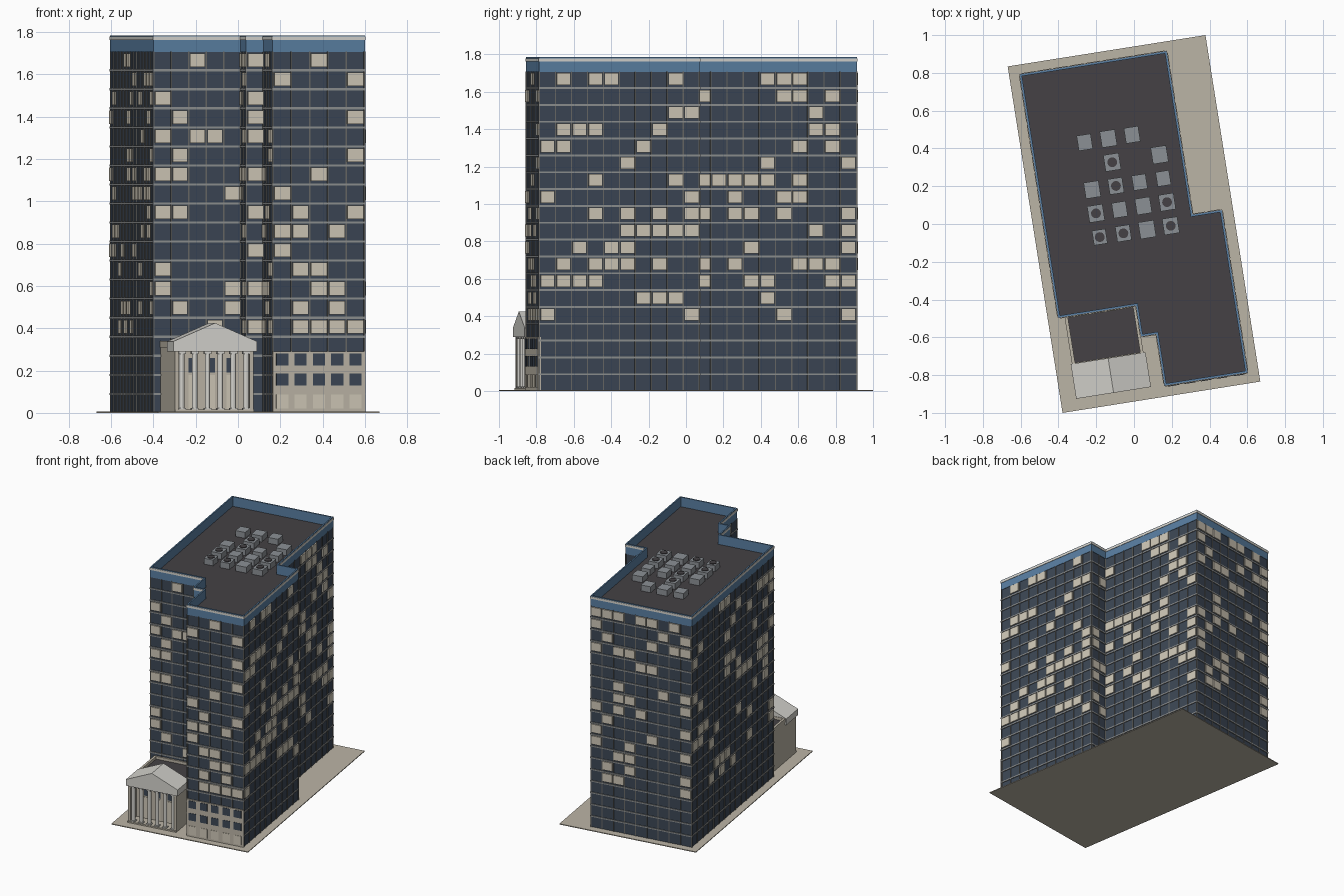
import bpy, bmesh, math, random
from mathutils import Matrix, Vector

if "Cube" in bpy.data.objects:
    bpy.data.objects.remove(bpy.data.objects["Cube"])

random.seed(4)
TURN = Matrix.Rotation(math.radians(9), 4, 'Z')   # whole site is turned 9 degrees


def mat(name, *rgb):
    m = bpy.data.materials.new(name)
    m.diffuse_color = (*rgb, 1)
    m.use_nodes = True
    m.node_tree.nodes["Principled BSDF"].inputs["Base Color"].default_value = m.diffuse_color
    return m


GLASS = mat("dark_glass", .045, .062, .09)
BLUE = mat("blue_trim", .10, .21, .36)
GREY = mat("grey_metal", .27, .28, .28)
FRAME = mat("mullion_grey", .14, .14, .13)
LIT = mat("blind_cream", .62, .57, .47)
STONE = mat("stone", .50, .46, .38)
PALE = mat("pale_stone", .66, .65, .61)
ROOF = mat("roof_felt", .058, .053, .058)
UNIT = mat("unit_grey", .26, .28, .30)


def finish(name, bm, m):
    bmesh.ops.recalc_face_normals(bm, faces=bm.faces)
    bm.transform(TURN)
    me = bpy.data.meshes.new(name)
    bm.to_mesh(me)
    bm.free()
    me.materials.append(m)
    ob = bpy.data.objects.new(name, me)
    bpy.context.collection.objects.link(ob)


def solid(bm, a, b):
    """closed solid between two matching loops of points"""
    va, vb = [bm.verts.new(p) for p in a], [bm.verts.new(p) for p in b]
    bm.faces.new(va)
    bm.faces.new(vb[::-1])
    for i in range(len(va)):
        j = (i + 1) % len(va)
        bm.faces.new((va[i], vb[i], vb[j], va[j]))


def prism(bm, pts, z0, z1):
    solid(bm, [(x, y, z0) for x, y in pts], [(x, y, z1) for x, y in pts])


def box(bm, x0, x1, y0, y1, z0, z1):
    prism(bm, [(x0, y0), (x1, y0), (x1, y1), (x0, y1)], z0, z1)


def disc(bm, x, y, r, z0, z1, n=12):
    prism(bm, [(x + r * math.cos(2 * math.pi * i / n), y + r * math.sin(2 * math.pi * i / n))
               for i in range(n)], z0, z1)


def edges(pts):
    """start, direction, outward normal and length of every wall"""
    for i, p in enumerate(pts):
        p, q = Vector(p), Vector(pts[(i + 1) % len(pts)])
        d = (q - p).normalized()
        yield p, d, Vector((d.y, -d.x)), (q - p).length


def offset(pts, t):
    e = list(edges(pts))
    return [e[i][0] + t * (e[i][2] + e[i - 1][2]) for i in range(len(e))]


def ring(bm, pts, outer, inner, z0, z1):
    o, n = offset(pts, outer), offset(pts, inner)
    loops = [[bm.verts.new((p.x, p.y, z)) for p in ps]
             for ps, z in ((o, z0), (o, z1), (n, z1), (n, z0))]
    for k in range(4):
        a, b = loops[k], loops[(k + 1) % 4]
        for i in range(len(a)):
            j = (i + 1) % len(a)
            bm.faces.new((a[i], a[j], b[j], b[i]))


def wall_box(bm, wall, s0, s1, out, z0, z1):
    p, d, n, _ = wall
    prism(bm, [p + d * s0, p + d * s1, p + d * s1 + n * out, p + d * s0 + n * out], z0, z1)


# ground plate
bm = bmesh.new()
box(bm, -.53, .53, -.9285, .9285, 0, .006)
finish("ground_plate", bm, STONE)

# tower body
PLAN = [(-.47, -.424), (-.053, -.424), (-.053, -.59), (.03, -.59), (.03, -.867),
        (.467, -.867), (.467, -.003), (.31, -.003), (.31, .873), (-.47, .873)]
WALLS = list(edges(PLAN))
FLOOR, TOP = .09, 1.708
bm = bmesh.new()
prism(bm, PLAN, .004, TOP)
finish("tower_body", bm, GLASS)
bm = bmesh.new()
prism(bm, offset(PLAN, -.006), TOP - .003, TOP + .003)
finish("tower_roof", bm, ROOF)

# floor bands
bm = bmesh.new()
for f in range(1, 19):
    ring(bm, PLAN, .006, -.002, f * FLOOR - .005, f * FLOOR + .005)
finish("floor_bands", bm, GREY)

# parapet and its pale coping strip
bm = bmesh.new()
ring(bm, PLAN, .003, -.007, TOP - .003, 1.785)
finish("parapet", bm, BLUE)
bm = bmesh.new()
ring(bm, PLAN, .006, 0, 1.762, 1.779)
finish("coping_strip", bm, PALE)

# mullions and lit windows; rows run from the top floor down
LIGHTS = {
    0: "2 - 0 1 023 1 01 4 01 - - 0 04 14 3",
    3 - 1: "0 - 0 0 0 - 0 - 0 - 0 - 0 - 0",
    4: "2 04 - 4 - 4 2 0 14 013 0 12 23 13 1234",
    5: "1348 - 89 1237 016 5 38 09 3579 56789 245 13457 0123 678 09",
    7: "456 0568 7 78 68 49 012346 256 02359 79 39 02678 03489 4 59",
}
bars, lit = bmesh.new(), bmesh.new()
for w, wall in enumerate(WALLS):
    bays = max(1, round(wall[3] / .0866))
    step = wall[3] / bays
    for b in range(bays + 1):
        wall_box(bars, wall, b * step - .003, b * step + .003, .005, .006, TOP)
    rows = LIGHTS[w].split() if w in LIGHTS else None
    for r in range(15):
        z = (18 - r) * FLOOR
        for b in range(bays):
            on = str(b) in rows[r] if rows else random.random() < .25
            if on:
                wall_box(lit, wall, b * step + .006, (b + 1) * step - .006, .009, z + .016, z + .08)
finish("mullions", bars, FRAME)
finish("lit_windows", lit, LIT)

# rooftop units: b = box, f = box with fan
units, fans = bmesh.new(), bmesh.new()
for j, row in enumerate(("ffbf", "fbbf", "bfbb", ".f.b", "bbb.")):
    for i, c in enumerate(row):
        if c == '.':
            continue
        x, y, h = -.19 + .127 * i, -.04 + .127 * j, random.uniform(.036, .042)
        box(units, x - h, x + h, y - h - .003, y + h + .003, TOP, TOP + .048)
        if c == 'f':
            disc(fans, x, y, .026, TOP + .046, TOP + .053, 16)
finish("rooftop_units", units, UNIT)
finish("rooftop_fans", fans, ROOF)

# stone front at the foot of the right wing
bm, panes, doors = bmesh.new(), bmesh.new(), bmesh.new()
box(bm, .028, .469, -.876, -.86, .004, .29)
for i in range(5):
    x = .073 + i * .0877
    for z in (.13, .225):
        box(panes, x - .029, x + .029, -.8785, -.87, z, z + .056)
    box(doors, x - .029, x + .029, -.8785, -.87, .02, .088)
finish("stone_front", bm, STONE)
finish("stone_front_windows", panes, GLASS)
finish("stone_front_doors", doors, LIT)

# temple hall with flat roof behind the portico
HALL = [(-.437, -.76), (-.06, -.76), (-.06, -.422), (-.437, -.422)]
bm = bmesh.new()
prism(bm, HALL, .004, .315)
for x in (-.437, -.08):                       # side walls reaching forward
    box(bm, x, x + .02, -.853, -.75, .004, .30)
finish("hall_walls", bm, STONE)
bm = bmesh.new()
ring(bm, [(-.437, -.69), (-.06, -.69), (-.06, -.422), (-.437, -.422)], .003, -.014, .31, .34)
finish("hall_parapet", bm, STONE)
bm = bmesh.new()
box(bm, -.425, -.072, -.68, -.434, .312, .319)
finish("hall_roof", bm, ROOF)

# portico: columns, entablature with gable, step
bm = bmesh.new()
for i in range(6):
    x = -.402 + i * .0616
    disc(bm, x, -.838, .013, .015, .29)
    box(bm, x - .017, x + .017, -.855, -.821, .278, .292)
    box(bm, x - .017, x + .017, -.855, -.821, .015, .024)
finish("portico_columns", bm, PALE)
bm = bmesh.new()
gable = [(-.447, .29), (-.046, .29), (-.046, .338), (-.2465, .425), (-.447, .338)]
solid(bm, [(x, -.866, z) for x, z in gable], [(x, -.68, z) for x, z in gable])
finish("portico_gable", bm, PALE)
bm = bmesh.new()
box(bm, -.437, -.06, -.86, -.75, .004, .016)
finish("portico_step", bm, STONE)

# windows and doors behind the columns
panes, doors = bmesh.new(), bmesh.new()
for x in (-.34, -.2485, -.157):
    box(panes, x - .018, x + .018, -.764, -.75, .19, .26)
    box(doors, x - .018, x + .018, -.764, -.75, .016, .18)
finish("portico_windows", panes, GLASS)
finish("portico_doors", doors, LIT)
